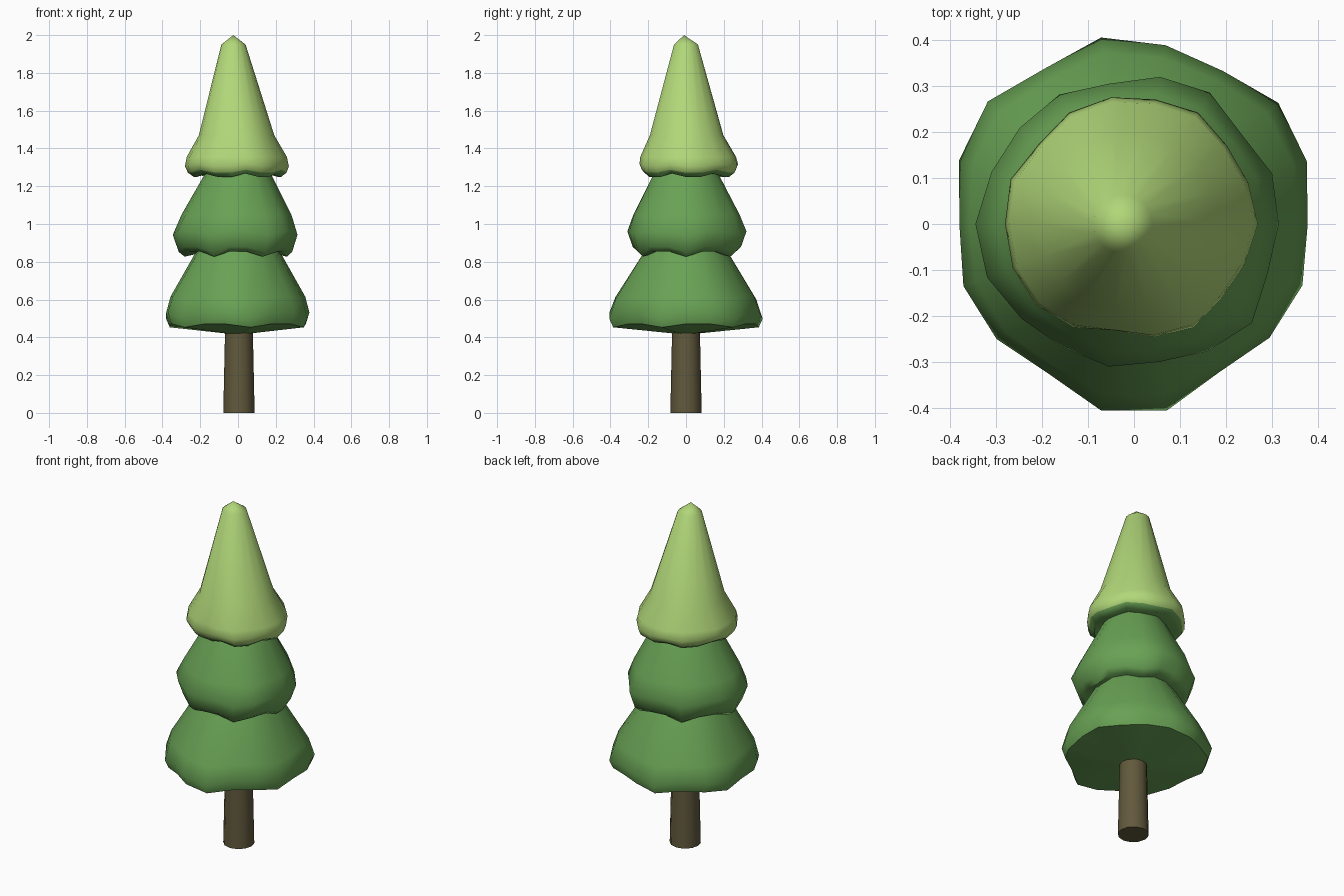
import bpy, bmesh, math

if "Cube" in bpy.data.objects:
    bpy.data.objects.remove(bpy.data.objects["Cube"])

SIDES = 18


def material(name, rgb):
    m = bpy.data.materials.new(name)
    m.diffuse_color = (*rgb, 1)
    m.use_nodes = True
    m.node_tree.nodes["Principled BSDF"].inputs["Base Color"].default_value = m.diffuse_color
    return m


GREEN = material("pine green", (0.14, 0.36, 0.09))
LIGHT = material("light green", (0.44, 0.68, 0.19))
BROWN = material("bark brown", (0.12, 0.10, 0.046))


def loft(name, outline, profile, mats, dark_rings=0, lean=(0, 0), phase=0.0, apex=None):
    """Rings of an uneven outline. Profile rows: scale, z, wave height, outline roundness."""
    n = len(outline)
    mean = sum(outline) / n
    z0, z1 = profile[0][1], profile[-1][1]
    bm = bmesh.new()
    rings = []
    for scale, z, wave, rounding in profile:
        t = (z - z0) / (z1 - z0)
        ring = []
        for i, r in enumerate(outline):
            a = math.tau * i / n
            rad = scale * (r + (mean - r) * rounding)
            ring.append(bm.verts.new((rad * math.cos(a) + lean[0] * t,
                                      rad * math.sin(a) + lean[1] * t,
                                      z - wave * math.cos(6 * a - phase))))
        rings.append(ring)
    for k in range(len(rings) - 1):
        for i in range(n):
            j = (i + 1) % n
            f = bm.faces.new((rings[k][i], rings[k][j], rings[k + 1][j], rings[k + 1][i]))
            f.material_index = 0 if k >= dark_rings else 1
    # close both ends
    bottom = bm.faces.new(rings[0][::-1])
    bottom.material_index = 1 if dark_rings else 0
    if apex:
        tip = bm.verts.new(apex)
        for i in range(n):
            bm.faces.new((rings[-1][i], rings[-1][(i + 1) % n], tip))
    else:
        bm.faces.new(rings[-1])
    for f in bm.faces:
        f.smooth = True
    me = bpy.data.meshes.new(name)
    bm.to_mesh(me)
    bm.free()
    me.set_sharp_from_angle(angle=math.radians(50))
    for m in mats:
        me.materials.append(m)
    ob = bpy.data.objects.new(name, me)
    bpy.context.collection.objects.link(ob)
    return ob


# trunk
trunk = loft("trunk", [0.083] * 12,
             [(1, 0, 0, 0), (0.87, 0.5, 0, 0)], [BROWN])
trunk.location.x = 0.005

# lowest branches, with a shallow downward cone underneath
loft("lower_branches",
     [.378, .40, .41, .385, .395, .412, .39, .415, .405,
      .38, .395, .39, .375, .412, .412, .372, .385, .39],
     [(0.16, 0.42, 0, 1), (0.95, 0.465, 0.012, 0), (1.0, 0.52, 0.022, 0),
      (0.93, 0.61, 0.01, 0.3), (0.57, 0.85, 0, 0.9), (0.42, 0.95, 0, 1)],
     [GREEN], phase=math.radians(240))

# middle branches
loft("middle_branches",
     [.315, .32, .305, .33, .325, .31, .325, .325, .33,
      .345, .34, .32, .31, .315, .305, .32, .335, .31],
     [(0.3, 0.87, 0, 1), (0.82, 0.845, 0.018, 0), (0.91, 0.87, 0.018, 0),
      (1.0, 0.955, 0.012, 0), (0.89, 1.05, 0, 0.4),
      (0.55, 1.26, 0, 0.9), (0.42, 1.33, 0, 1)],
     [GREEN], phase=math.radians(0))

# pale tree top with a dark underside
loft("tree_top",
     [.27, .265, .265, .28, .275, .28, .28, .27, .285,
      .28, .28, .275, .26, .235, .25, .26, .25, .257],
     [(0.3, 1.29, 0, 1), (0.84, 1.255, 0.012, 0), (0.95, 1.277, 0.010, 0),
      (1.0, 1.31, 0.008, 0), (0.97, 1.355, 0, 0.2),
      (0.74, 1.47, 0, 0.7), (0.24, 1.95, 0, 1)],
     [LIGHT, GREEN], dark_rings=2, lean=(-0.024, 0), phase=math.radians(60),
     apex=(-0.025, -0.01, 2.0))
